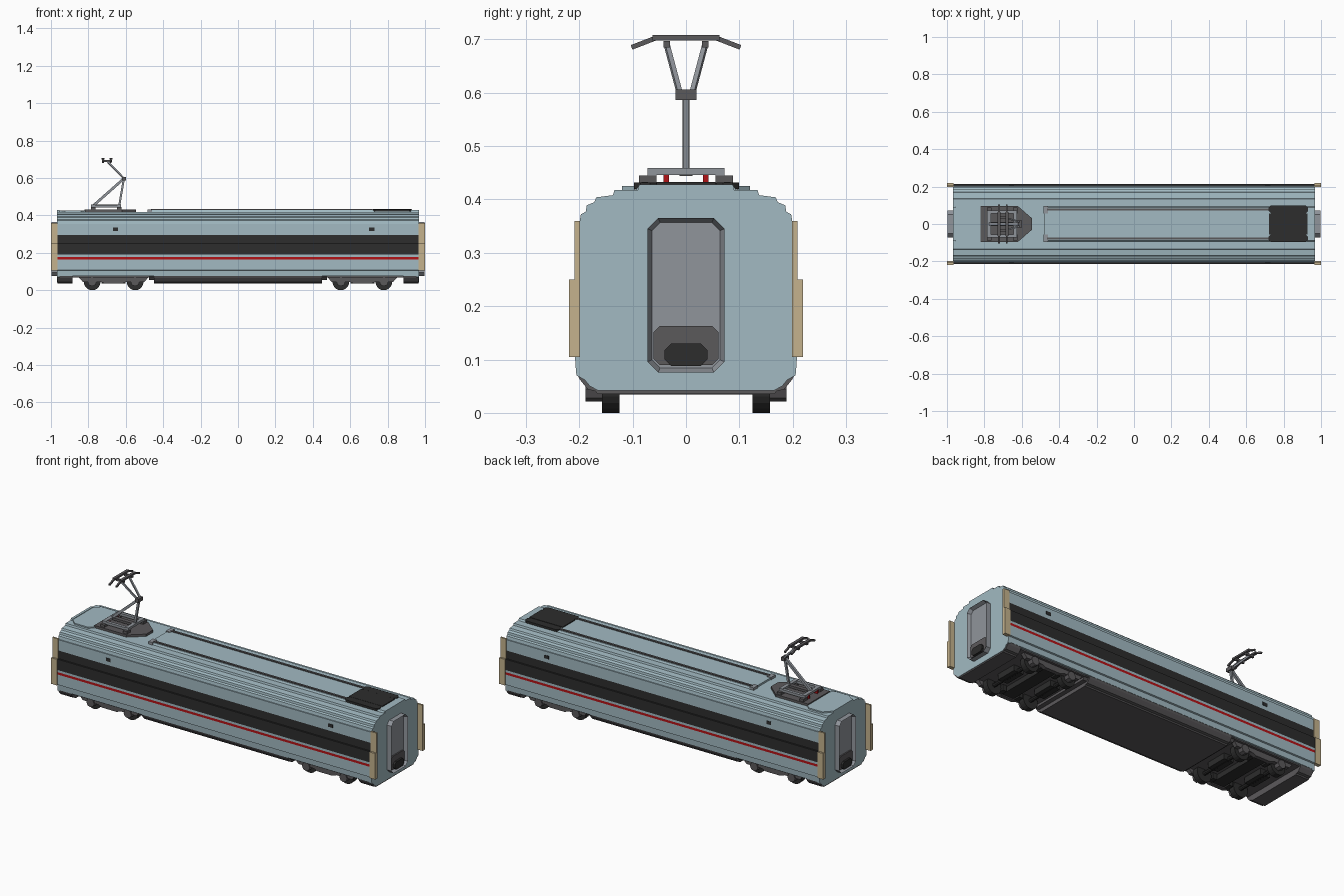
import bpy, bmesh, math
from mathutils import Vector

default_cube = bpy.data.objects.get("Cube")
if default_cube:
    bpy.data.objects.remove(default_cube, do_unlink=True)


def material(name, red, green, blue):
    mat = bpy.data.materials.new(name)
    mat.use_nodes = True
    mat.diffuse_color = (red, green, blue, 1)
    mat.node_tree.nodes["Principled BSDF"].inputs["Base Color"].default_value = (red, green, blue, 1)
    return mat


BLUE = material("pale blue paint", 0.36, 0.49, 0.54)
BLACK = material("charcoal", 0.026, 0.026, 0.026)
RED = material("stripe red", 0.45, 0.006, 0.008)
TAN = material("tan panel", 0.56, 0.45, 0.27)
GREY = material("mid grey", 0.28, 0.3, 0.33)
DARK = material("dark grey", 0.105, 0.1, 0.105)


def finish(name, bm, *mats):
    bmesh.ops.recalc_face_normals(bm, faces=bm.faces)
    mesh = bpy.data.meshes.new(name)
    bm.to_mesh(mesh)
    bm.free()
    for mat in mats:
        mesh.materials.append(mat)
    obj = bpy.data.objects.new(name, mesh)
    bpy.context.collection.objects.link(obj)
    return obj


def prism_mesh(points, axis, start, end):
    """Extrude a flat outline along an axis; returns the mesh and its end cap."""
    bm = bmesh.new()

    def place(p, depth):
        coords = list(p)
        coords.insert("xyz".index(axis), depth)
        return bm.verts.new(coords)
    low = [place(p, start) for p in points]
    high = [place(p, end) for p in points]
    bm.faces.new(low)
    cap = bm.faces.new(high)
    for i in range(len(points)):
        j = (i + 1) % len(points)
        bm.faces.new((low[i], low[j], high[j], high[i]))
    return bm, cap


def prism(name, points, axis, start, end, mat):
    return finish(name, prism_mesh(points, axis, start, end)[0], mat)


def box(name, x, y, z, mat):
    corners = [(x[0], y[0]), (x[1], y[0]), (x[1], y[1]), (x[0], y[1])]
    return prism(name, corners, "z", z[0], z[1], mat)


def rod(name, a, b, thickness, mat):
    a, b = Vector(a), Vector(b)
    bm = bmesh.new()
    bmesh.ops.create_cube(bm, size=1)
    bmesh.ops.scale(bm, vec=(thickness, thickness, (b - a).length), verts=bm.verts)
    obj = finish(name, bm, mat)
    obj.rotation_euler = (b - a).to_track_quat("Z", "Y").to_euler()
    obj.location = (a + b) / 2
    return obj


def mirrored(half):
    return half + [(-y, z) for y, z in reversed(half)]


def octagon(a0, a1, b0, b1, cut):
    return [(a0 + cut, b0), (a1 - cut, b0), (a1, b0 + cut), (a1, b1 - cut),
            (a1 - cut, b1), (a0 + cut, b1), (a0, b1 - cut), (a0, b0 + cut)]


def disc(x, z, radius, sides=20):
    return [(x + radius * math.cos(math.tau * i / sides),
             z + radius * math.sin(math.tau * i / sides)) for i in range(sides)]


# Car body with stepped roof, window band and stripe coloured by height
roof_half = [(0.2, 0.355), (0.197, 0.372), (0.188, 0.377), (0.186, 0.389), (0.172, 0.395),
             (0.168, 0.404), (0.137, 0.408), (0.134, 0.418)]
side_half = [(0.206, 0.075), (0.208, 0.105), (0.215, 0.108), (0.215, 0.165), (0.215, 0.178),
             (0.215, 0.19), (0.215, 0.25), (0.206, 0.25), (0.206, 0.295), (0.206, 0.355)]
bm, _ = prism_mesh(mirrored(side_half + roof_half), "x", -0.965, 0.965)
for face in bm.faces:
    c = face.calc_center_median()
    if abs(c.y) > 0.2:
        if 0.165 < c.z < 0.178:
            face.material_index = 1
        elif 0.19 < c.z < 0.295:
            face.material_index = 2
finish("car_body", bm, BLUE, RED, BLACK)

# Raised centre roof and the hatch beside the current collector
prism("raised_roof", mirrored([(0.094, 0.417), (0.088, 0.428)]), "x", -0.48, 0.965, BLUE)
prism("roof_hatch", octagon(-0.955, -0.81, -0.12, 0.12, 0.03), "z", 0.417, 0.425, BLUE)
box("roof_end_lip", (-0.965, -0.957), (-0.09, 0.09), (0.417, 0.428), BLUE)
bottom_half = [(0.165, 0.042), (0.18, 0.05), (0.19, 0.062), (0.205, 0.07)]
skirt_half = [(0.165, 0.035), (0.17, 0.041), (0.184, 0.044), (0.193, 0.055), (0.2, 0.064), (0.206, 0.078)]

# Floor and middle skirt
box("floor", (-0.96, 0.96), (-0.195, 0.195), (0.068, 0.08), DARK)
prism("middle_skirt", mirrored(skirt_half), "x", -0.45, 0.45, DARK)

for end in (-1, 1):
    tag = "left" if end > 0 else "right"

    # End wall, end skirt and slanted skirt step
    prism(f"{tag}_end_wall", mirrored(bottom_half + side_half[:2] + [(0.2, 0.11)] + roof_half + [(0.09, 0.418), (0.088, 0.428)]),
          "x", end * 0.955, end * 0.969, BLUE)
    prism(f"{tag}_end_skirt", mirrored(skirt_half), "x", end * 0.885, end * 0.966, DARK)
    prism(f"{tag}_skirt_step", mirrored([(0.18, 0.055), (0.2, 0.078)]), "x", end * 0.45, end * 0.475, DARK)

    # Gangway with a recessed panel, sill and coupler
    bm, cap = prism_mesh(octagon(-0.072, 0.072, 0.076, 0.365, 0.02), "x", end * 0.96, end * 0.997)
    bmesh.ops.recalc_face_normals(bm, faces=bm.faces)
    bmesh.ops.inset_region(bm, faces=[cap], thickness=0.009, depth=0)
    bmesh.ops.translate(bm, verts=cap.verts, vec=(-end * 0.02, 0, 0))
    finish(f"{tag}_gangway", bm, GREY)
    prism(f"{tag}_gangway_sill", octagon(-0.061, 0.061, 0.09, 0.163, 0.012), "x",
          end * 0.97, end * 0.985, DARK)
    prism(f"{tag}_coupler", octagon(-0.04, 0.04, 0.088, 0.13, 0.012), "x", end * 0.98, end * 0.996, BLACK)

    # Two-step tan edge panels
    for side in (-1, 1):
        part = f"{tag}_{'back' if side > 0 else 'front'}"
        x = (end * 0.964, end * 0.999)
        box(f"{part}_edge_panel", x, (side * 0.199, side * 0.209), (0.105, 0.36), TAN)
        box(f"{part}_edge_panel_step", x, (side * 0.209, side * 0.219), (0.105, 0.25), TAN)

        # Small display window
        centre = 0.715 if end > 0 else -0.655
        box(f"{part}_display", (centre - 0.014, centre + 0.014), (side * 0.2, side * 0.208), (0.316, 0.334), BLACK)

        # Bogie side frame, spring and wheels
        mid = end * 0.665
        frame = [(mid - 0.185, 0.068), (mid - 0.165, 0.045), (mid - 0.07, 0.045), (mid - 0.045, 0.035),
                 (mid + 0.045, 0.035), (mid + 0.07, 0.045), (mid + 0.165, 0.045), (mid + 0.185, 0.068)]
        prism(f"{part}_bogie_frame", frame, "y", side * 0.16, side * 0.182, DARK)
        for offset in (-0.115, 0.115):
            prism(f"{part}_wheel", disc(mid + offset, 0.045, 0.045), "y", side * 0.125, side * 0.157, BLACK)
            prism(f"{part}_axle_box", disc(mid + offset, 0.045, 0.024, 8), "y", side * 0.157, side * 0.188, DARK)
            box(f"{part}_brake_block", (mid + offset * 0.45 - 0.012, mid + offset * 0.45 + 0.012),
                (side * 0.12, side * 0.16), (0.036, 0.07), BLACK)

    # Bogie cross members and axles
    box(f"{tag}_bolster", (mid - 0.035, mid + 0.035), (-0.16, 0.16), (0.04, 0.07), BLACK)
    for offset in (-0.115, 0.115):
        prism(f"{tag}_axle", disc(mid + offset, 0.045, 0.011, 10), "y", -0.13, 0.13, BLACK)
        box(f"{tag}_motor", (mid + offset - 0.03, mid + offset + 0.03), (-0.06, 0.06), (0.036, 0.07), BLACK)

# Roof cables, insulators and grille
for side in (-1, 1):
    y = side * 0.077
    box("roof_cable", (-0.465, 0.72), (y - 0.006, y + 0.006), (0.424, 0.433), DARK)
    box("cable_insulator", (-0.485, -0.46), (y - 0.02, y + 0.02), (0.417, 0.432), GREY)
    prism("grille_strip", octagon(0.72, 0.93, y - 0.02, y + 0.022, 0.012), "z", 0.42, 0.432, BLACK)
box("grille_centre", (0.722, 0.928), (-0.055, 0.055), (0.425, 0.433), BLACK)

# Current collector base on red insulators
base = [(-0.82, -0.095), (-0.62, -0.095), (-0.545, -0.03), (-0.545, 0.03), (-0.62, 0.095), (-0.82, 0.095)]
prism("collector_mount", base, "z", 0.417, 0.431, DARK)
for side in (-1, 1):
    box("collector_side_rail", (-0.785, -0.625), (side * 0.055, side * 0.072), (0.442, 0.456), GREY)
    for x in (-0.775, -0.635):
        box("collector_foot", (x - 0.012, x + 0.012), (side * 0.055, side * 0.088), (0.43, 0.445), DARK)
    box("red_insulator", (-0.787, -0.765), (side * 0.032, side * 0.042), (0.43, 0.45), RED)
for x in (-0.775, -0.635):
    box("collector_cross_rail", (x - 0.01, x + 0.01), (-0.072, 0.072), (0.446, 0.459), GREY)
box("collector_spine", (-0.78, -0.63), (-0.012, 0.012), (0.444, 0.457), DARK)

# Folding arm and contact head
elbow = (-0.61, 0, 0.597)
rod("lower_arm", (-0.77, 0, 0.455), elbow, 0.014, GREY)
rod("lower_strut", (-0.635, 0, 0.452), elbow, 0.011, GREY)
box("elbow_joint", (-0.62, -0.6), (-0.02, 0.02), (0.586, 0.606), DARK)
for side in (-1, 1):
    rod("upper_arm", (-0.612, side * 0.012, 0.6), (-0.7, side * 0.036, 0.69), 0.009, GREY)
    box("head_link", (-0.725, -0.675), (side * 0.03, side * 0.042), (0.685, 0.697), DARK)
for x in (-0.722, -0.68):
    box("contact_strip", (x - 0.008, x + 0.008), (-0.063, 0.063), (0.698, 0.708), DARK)
    for side in (-1, 1):
        rod("contact_horn", (x, side * 0.058, 0.702), (x, side * 0.102, 0.685), 0.009, DARK)
